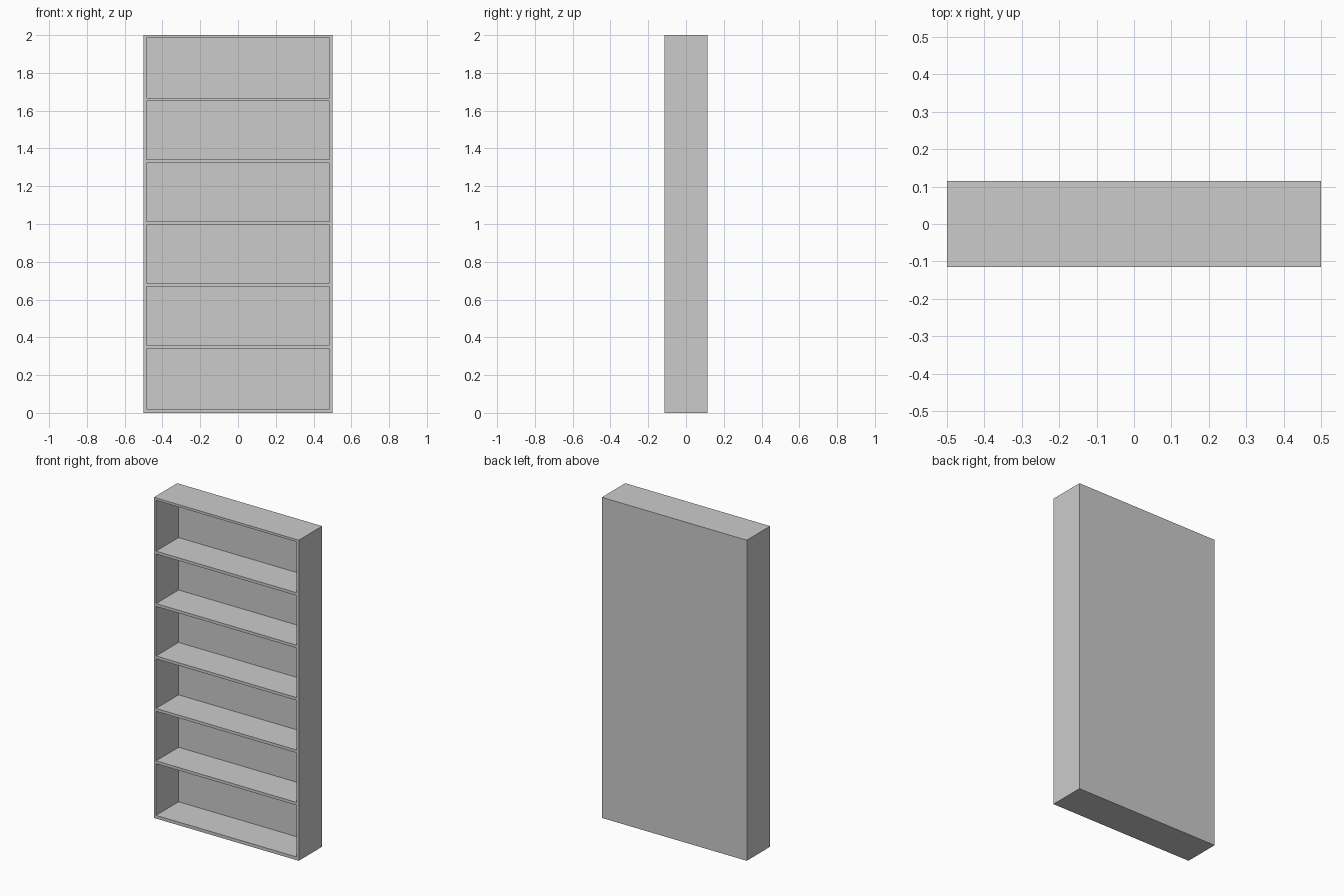
import bpy

cube = bpy.data.objects.get("Cube")
if cube:
    bpy.data.objects.remove(cube, do_unlink=True)

WIDTH, DEPTH, HEIGHT = 1.0, 0.23, 2.0
BOARD, BACK = 0.015, 0.008
SHELF, PITCH, FIRST = 0.018, 0.327, 0.342

# Single neutral finish
grey = bpy.data.materials.new("light_grey")
grey.use_nodes = True
colour = (0.6, 0.6, 0.6, 1)
grey.diffuse_color = colour
grey.node_tree.nodes["Principled BSDF"].inputs["Base Color"].default_value = colour


def board(name, x, y, z):
    """Box board spanning the given (low, high) ranges."""
    bpy.ops.mesh.primitive_cube_add(size=1)
    obj = bpy.context.object
    obj.name = name
    for v in obj.data.vertices:
        v.co = [r[1] if c > 0 else r[0] for c, r in zip(v.co, (x, y, z))]
    obj.data.materials.append(grey)
    return obj


half_w, half_d = WIDTH / 2, DEPTH / 2
inner_w, inner_back = half_w - BOARD, half_d - BACK
full_depth = (-half_d, half_d)
inner_x = (-inner_w, inner_w)

# Case: sides, top, bottom and back
board("left_side", (inner_w, half_w), full_depth, (0, HEIGHT))
board("right_side", (-half_w, -inner_w), full_depth, (0, HEIGHT))
board("top_board", inner_x, full_depth, (HEIGHT - BOARD, HEIGHT))
board("bottom_board", inner_x, full_depth, (0, 0.02))
board("back_panel", inner_x, (inner_back, half_d), (0.02, HEIGHT - BOARD))

# Evenly spaced shelves
for i in range(5):
    z = FIRST + i * PITCH
    board(f"shelf_{i + 1}", inner_x, (-half_d, inner_back), (z, z + SHELF))
